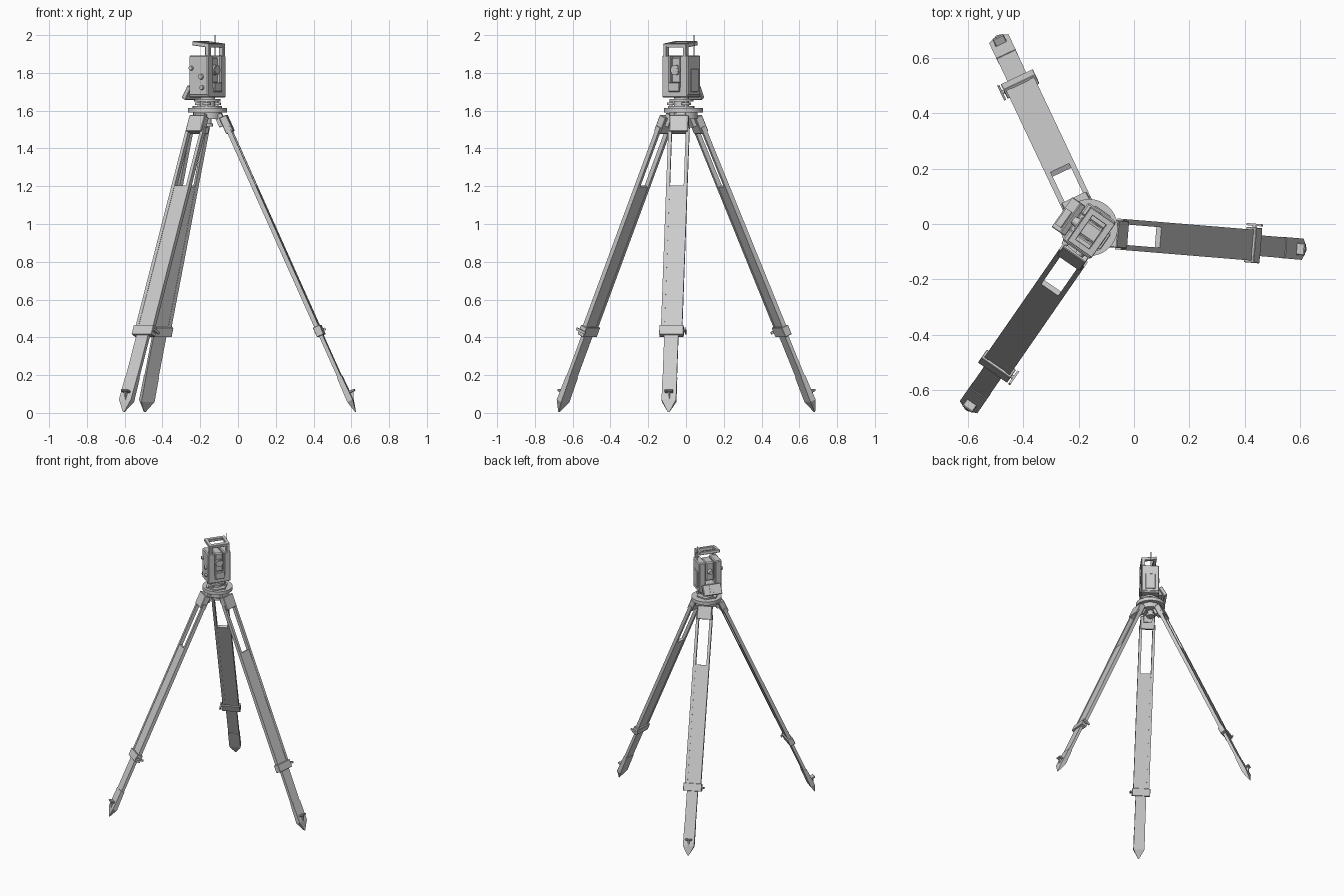
import bpy
import bmesh
from math import radians
from mathutils import Matrix, Vector

cube = bpy.data.objects.get("Cube")
if cube:
    bpy.data.objects.remove(cube, do_unlink=True)

grey = bpy.data.materials.new("light grey")
grey.use_nodes = True
grey.diffuse_color = (0.6, 0.6, 0.6, 1)
grey.node_tree.nodes["Principled BSDF"].inputs["Base Color"].default_value = (0.6, 0.6, 0.6, 1)


def finish(name, bm, frame, bevel=0):
    bmesh.ops.recalc_face_normals(bm, faces=bm.faces)
    mesh = bpy.data.meshes.new(name)
    bm.to_mesh(mesh)
    bm.free()
    mesh.materials.append(grey)
    obj = bpy.data.objects.new(name, mesh)
    obj.matrix_world = frame
    bpy.context.collection.objects.link(obj)
    if bevel:
        mod = obj.modifiers.new("bevel", "BEVEL")
        mod.width = bevel
        mod.segments = 1
    return obj


def box(name, frame, lo, hi, bevel=0):
    lo, hi = Vector(lo), Vector(hi)
    size = hi - lo
    bm = bmesh.new()
    bmesh.ops.create_cube(bm, size=1)
    bmesh.ops.scale(bm, vec=size, verts=bm.verts)
    bmesh.ops.translate(bm, vec=(lo + hi) / 2, verts=bm.verts)
    return finish(name, bm, frame, bevel)


def loft(name, frame, sections):
    """Join rectangles (z, half x, half y, centre x) into one solid."""
    bm = bmesh.new()
    rings = []
    for z, hx, hy, cx in sections:
        rings.append([bm.verts.new((cx + sx * hx, sy * hy, z))
                      for sx, sy in ((-1, -1), (1, -1), (1, 1), (-1, 1))])
    for a, b in zip(rings, rings[1:]):
        for i in range(4):
            j = (i + 1) % 4
            bm.faces.new((a[i], a[j], b[j], b[i]))
    bm.faces.new(rings[0])
    bm.faces.new(rings[-1])
    return finish(name, bm, frame)


def rod(name, frame, start, end, r1, r2=None, sides=24):
    start, end = Vector(start), Vector(end)
    axis = end - start
    bm = bmesh.new()
    bmesh.ops.create_cone(bm, cap_ends=True, segments=sides, radius1=r1,
                          radius2=r1 if r2 is None else r2, depth=axis.length)
    turn = axis.to_track_quat("Z", "Y").to_matrix().to_4x4()
    bm.transform(Matrix.Translation((start + end) / 2) @ turn)
    for f in bm.faces:
        f.smooth = len(f.verts) == 4
    for e in bm.edges:
        e.smooth = all(f.smooth for f in e.link_faces)
    return finish(name, bm, frame)


head = Matrix.Translation((-0.159, -0.028, 0))

# Tripod head with its centre fixing screw
plate = head @ Matrix.Translation((-0.003, 0.015, 0))
rod("head_plate", plate, (0, 0, 1.59), (0, 0, 1.615), 0.103, sides=40)
rod("head_core", plate, (0, 0, 1.555), (0, 0, 1.59), 0.075, sides=32)
rod("fixing_screw", plate, (0, 0, 1.52), (0, 0, 1.555), 0.022)
rod("fixing_knob", plate, (0, 0, 1.515), (0, 0, 1.532), 0.03)


def build_leg(n, angle):
    frame = (head @ Matrix.Rotation(radians(angle), 4, "Z")
             @ Matrix.Translation((0.085, 0, 1.56))
             @ Matrix.Rotation(radians(-24.2), 4, "Y"))
    tag = f"_{n}"
    # Hinge bracket and the two rails
    box("hinge_bracket" + tag, frame, (-0.02, -0.05, -0.083), (0.022, 0.05, 0.01), 0.003)
    box("hinge_block" + tag, frame, (-0.04, -0.03, -0.035), (0.0, 0.03, 0.03))
    for side, word in ((1, "left"), (-1, "right")):
        ys = sorted((side * 0.037, side * 0.056))
        box(f"{word}_rail{tag}", frame, (-0.012, ys[0], -1.25), (0.012, ys[1], -0.05))
    # Sliding lower leg ending in a pointed shoe
    box("sliding_leg" + tag, frame, (-0.01, -0.0375, -1.55), (0.01, 0.0375, -0.395))
    loft("shoe" + tag, frame, [(-1.5, 0.013, 0.0385, 0), (-1.64, 0.016, 0.0385, 0),
                               (-1.705, 0.002, 0.004, 0)])
    # Foot step
    box("step" + tag, frame, (0.01, -0.022, -1.602), (0.045, 0.022, -1.59), 0.003)
    loft("step_rib" + tag, frame, [(-1.64, 0.003, 0.005, 0.013), (-1.6, 0.013, 0.005, 0.023)])
    # Clamp with its wing screw
    box("clamp" + tag, frame, (-0.02, -0.064, -1.262), (0.02, 0.064, -1.208), 0.002)
    rod("clamp_screw" + tag, frame, (0, 0.06, -1.235), (0, 0.076, -1.235), 0.007, sides=12)
    box("clamp_wing" + tag, frame, (-0.03, 0.07, -1.242), (0.03, 0.078, -1.228))


for n in range(3):
    build_leg(n + 1, -4.7 + 120 * n)

# Levelling base: instrument frame has x forward and y to its left
inst = head @ Matrix.Translation((-0.003, 0.003, 0)) @ Matrix.Rotation(radians(-35), 4, "Z")
rod("base_plate", inst, (0, 0, 1.615), (0, 0, 1.624), 0.078, sides=6)
rod("base_top", inst, (0, 0, 1.648), (0, 0, 1.662), 0.07, sides=6)
rod("base_neck", inst, (0, 0, 1.62), (0, 0, 1.675), 0.04)
for n in range(3):
    spin = inst @ Matrix.Rotation(radians(60 + 120 * n), 4, "Z")
    rod(f"level_screw_{n + 1}", spin, (0.055, 0, 1.62), (0.055, 0, 1.652), 0.008, sides=12)
    rod(f"level_wheel_{n + 1}", spin, (0.055, 0, 1.63), (0.055, 0, 1.643), 0.021, sides=20)

# Instrument body: lower block and two standards
box("body_base", inst, (-0.062, -0.081, 1.67), (0.062, 0.081, 1.725), 0.004)
for side, word in ((1, "left"), (-1, "right")):
    ys = sorted((side * 0.033, side * 0.083))
    box(f"{word}_standard", inst, (-0.062, ys[0], 1.68), (0.062, ys[1], 1.892), 0.006)
    # Handle post and arm
    ys = sorted((side * 0.052, side * 0.074))
    box(f"{word}_handle_post", inst, (0.036, ys[0], 1.88), (0.062, ys[1], 1.95), 0.002)
    tilt = inst @ Matrix.Translation((0.062, 0, 1.945)) @ Matrix.Rotation(radians(7), 4, "Y")
    box(f"{word}_handle_arm", tilt, (-0.108, ys[0], -0.012), (0, ys[1], 0.01), 0.002)
box("front_handle_bar", tilt, (-0.026, -0.074, -0.012), (0, 0.074, 0.01), 0.002)
box("rear_handle_bar", tilt, (-0.108, -0.074, -0.012), (-0.085, 0.074, 0.01), 0.002)

# Telescope between the standards
box("telescope", inst, (-0.05, -0.031, 1.745), (0.048, 0.031, 1.885), 0.008)
rod("lens_tube", inst, (0.04, 0, 1.815), (0.062, 0, 1.815), 0.027)
rod("lens_glass", inst, (0.06, 0, 1.815), (0.064, 0, 1.815), 0.02)
rod("eyepiece", inst, (-0.04, 0, 1.815), (-0.072, 0, 1.815), 0.02, 0.014)
rod("tilt_axle", inst, (0, -0.04, 1.815), (0, 0.04, 1.815), 0.018)

# Front cover, battery door, adjusting knobs
box("front_cover", inst, (0.05, -0.034, 1.7), (0.072, 0.034, 1.75), 0.003)
box("battery_door", inst, (-0.035, 0.08, 1.7), (0.035, 0.088, 1.82), 0.002)
for n, (x, z, r) in enumerate(((-0.045, 1.825, 0.013), (0.018, 1.78, 0.016),
                               (0.025, 1.722, 0.013))):
    rod(f"adjusting_knob_{n + 1}", inst, (x, -0.08, z), (x, -0.094, z), r, r * 0.85, 20)

# Sloping rear keypad with a raised screen
pad = (inst @ Matrix.Translation((-0.09, 0, 1.695))
       @ Matrix.Rotation(radians(30), 4, "Y"))
box("keypad", pad, (-0.014, -0.066, -0.038), (0.012, 0.066, 0.038), 0.003)
box("keypad_screen", pad, (-0.018, -0.05, -0.02), (-0.013, 0.02, 0.028))
box("keypad_mount", inst, (-0.09, -0.045, 1.675), (-0.05, 0.045, 1.71))

# Thin aerial
rod("aerial", inst, (-0.006, 0.077, 1.88), (-0.006, 0.077, 2.0), 0.003, sides=8)
